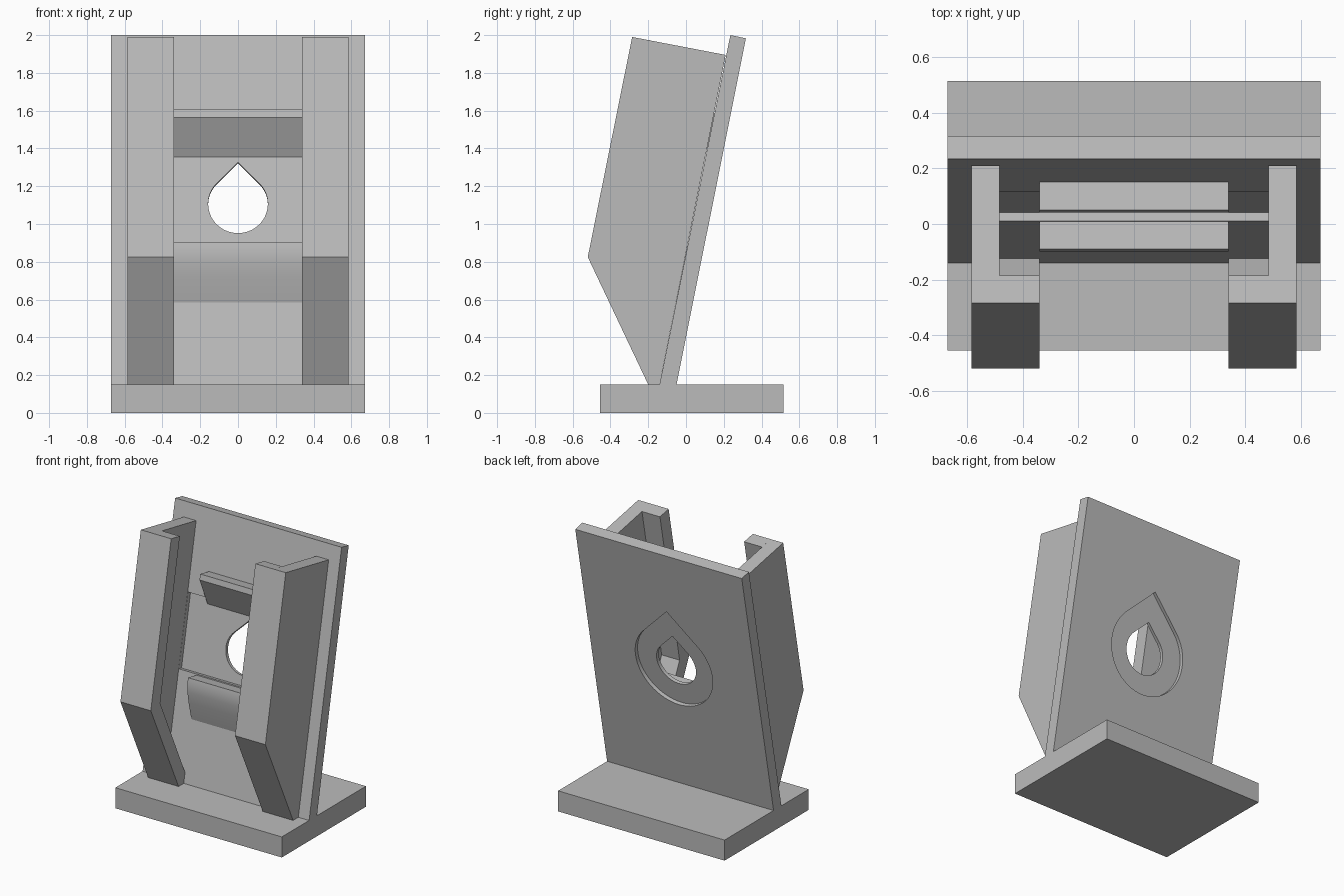
import bpy, bmesh, math
from mathutils import Matrix, Vector

cube = bpy.data.objects.get("Cube")
if cube:
    bpy.data.objects.remove(cube, do_unlink=True)

grey = bpy.data.materials.new("plain_grey")
grey.use_nodes = True
grey.diffuse_color = (0.5, 0.5, 0.5, 1)
grey.node_tree.nodes["Principled BSDF"].inputs["Base Color"].default_value = (0.5, 0.5, 0.5, 1)


def prism(name, points, sweep):
    """Extrude a closed loop of 3D points along the sweep vector."""
    bm = bmesh.new()
    face = bm.faces.new([bm.verts.new(p) for p in points])
    ext = bmesh.ops.extrude_face_region(bm, geom=[face])
    bmesh.ops.translate(bm, vec=sweep,
                        verts=[v for v in ext["geom"] if isinstance(v, bmesh.types.BMVert)])
    bmesh.ops.recalc_face_normals(bm, faces=bm.faces)
    mesh = bpy.data.meshes.new(name)
    bm.to_mesh(mesh)
    bm.free()
    mesh.materials.append(grey)
    obj = bpy.data.objects.new(name, mesh)
    bpy.context.collection.objects.link(obj)
    return obj


def side_prism(name, profile, x0, x1):
    """Extrude a (y, z) profile across x."""
    return prism(name, [(x0, y, z) for y, z in profile], Vector((x1 - x0, 0, 0)))


def cut(obj, cutter):
    cutter.hide_render = True
    mod = obj.modifiers.new("cut", "BOOLEAN")
    mod.operation = "DIFFERENCE"
    mod.solver = "EXACT"
    mod.object = cutter
    bpy.context.view_layer.update()
    result = obj.evaluated_get(bpy.context.evaluated_depsgraph_get())
    mesh = bpy.data.meshes.new_from_object(result)
    obj.modifiers.clear()
    obj.data = mesh
    bpy.data.objects.remove(cutter, do_unlink=True)


# Frame of the leaning plate: x across, u up the slope, n out of its front
BASE_TOP = 0.15
LEAN = math.atan(0.2027)
THICK = 0.088
up = Vector((0, math.sin(LEAN), math.cos(LEAN)))
out = Vector((0, -math.cos(LEAN), math.sin(LEAN)))


def plate_point(x, z, depth=0):
    """Point above world height z on the plate front, sunk by depth."""
    return Vector((x, -0.14 + (z - BASE_TOP) * math.tan(LEAN), z)) - out * depth


def drop(radius, z):
    """Teardrop outline on the plate front: round below, square tip above."""
    centre = plate_point(0, z)
    loop = [centre + up * radius * math.sqrt(2)]
    steps = 48
    for i in range(steps + 1):
        a = math.radians(135 + 270 * i / steps)
        loop.append(centre + Vector((radius * math.cos(a), 0, 0)) + up * radius * math.sin(a))
    return loop


# Base slab
side_prism("base", [(-0.455, 0), (0.515, 0), (0.515, BASE_TOP), (-0.455, BASE_TOP)], -0.672, 0.672)

# Leaning back plate
plate = side_prism("back_plate", [(-0.14, BASE_TOP), (-0.05, BASE_TOP),
                                  (0.317, 1.983), (0.235, 2.0)], -0.672, 0.672)

# Shallow front recess between the arms
recess = [plate_point(x, z, 0.032) for x, z in
          ((-0.485, 0.89), (0.485, 0.89), (0.485, 1.41), (-0.485, 1.41))]
cut(plate, prism("recess_cutter", recess, out * 0.1))

# Large drop sunk into the back, small drop right through
cut(plate, prism("back_drop_cutter", [p - out * (THICK - 0.03) for p in drop(0.31, 1.113)], -out * 0.1))
cut(plate, prism("hole_cutter", [p + out * 0.1 for p in drop(0.158, 1.113)], -out * 0.3))

# Side arms: outer wall plus a lip that bends with the front edge
wall = [(-0.14, BASE_TOP), (-0.2, BASE_TOP), (-0.52, 0.825), (-0.285, 1.99), (0.21, 1.895)]
lip = [(-0.14, BASE_TOP), (-0.2, BASE_TOP), (-0.52, 0.825), (-0.285, 1.99),
       (-0.185, 1.971), (-0.412, 0.838), (-0.125, 0.224)]
for side, s in (("left", 1), ("right", -1)):
    side_prism(side + "_arm_wall", wall, s * 0.485, s * 0.585)
    side_prism(side + "_arm_lip", lip, s * 0.34, s * 0.485)

# Clips above and below the hole
side_prism("upper_clip", [(0.16, 1.583), (0.05, 1.605), (0.042, 1.565),
                          (0.135, 1.355), (0.15, 1.42)], -0.34, 0.34)
side_prism("lower_clip", [(0.012, 0.882), (-0.09, 0.902), (-0.099, 0.86), (-0.097, 0.8),
                          (-0.085, 0.72), (-0.052, 0.585)], -0.34, 0.34)

# Smooth the curved walls, keep the corners crisp
for obj in bpy.context.collection.objects:
    if obj.name in ("back_plate", "lower_clip"):
        bpy.ops.object.select_all(action="DESELECT")
        obj.select_set(True)
        bpy.context.view_layer.objects.active = obj
        bpy.ops.object.shade_smooth_by_angle(angle=math.radians(25))
